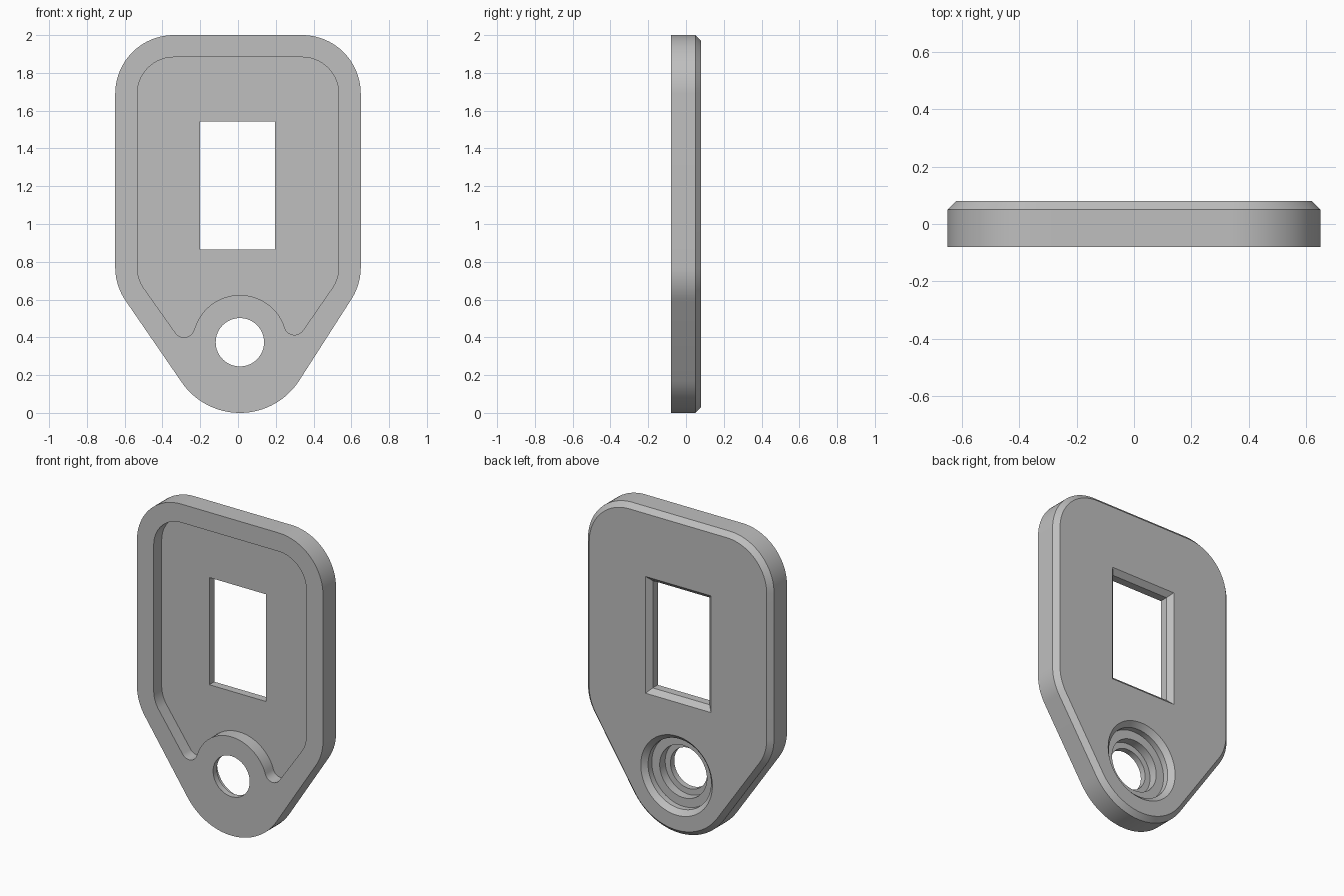
import bpy, bmesh, math

if "Cube" in bpy.data.objects:
    bpy.data.objects.remove(bpy.data.objects["Cube"])

HOLE = (0.01, 0.374)          # hole centre (x, z)
FRONT, BACK, CHAMFER = -0.08, 0.08, 0.03


def arc(c, r, a0, a1, n=16):
    """Points on an arc in the XZ plane, angles in degrees."""
    return [(c[0] + r * math.cos(math.radians(a0 + (a1 - a0) * i / n)),
             c[1] + r * math.sin(math.radians(a0 + (a1 - a0) * i / n))) for i in range(n + 1)]


def circle(r):
    return arc(HOLE, r, 0, 360, 64)[:-1]


def rect(grow):
    x0, x1, z0, z1 = -0.2 - grow, 0.197 + grow, 0.866 - grow, 1.543 + grow
    return [(x0, z0), (x1, z0), (x1, z1), (x0, z1)]


def outline(inset):
    """Rounded tag outline, shrunk by inset."""
    r = 0.31 - inset
    return (arc(HOLE, 0.374 - inset, -145.5, -32.7, 32)
            + arc((0.34, 0.77), r, -32.7, 0, 10) + arc((0.34, 1.69), r, 0, 90, 20)
            + arc((-0.34, 1.69), r, 90, 180, 20) + arc((-0.34, 0.77), r, 180, 214.5, 10))


def pocket_outline():
    """Inset outline that wraps around the boss of the hole."""
    r, f = 0.193, 0.055
    right, left = (0.299, 0.468), (-0.286, 0.455)   # small fillet centres
    ar = math.degrees(math.atan2(right[1] - HOLE[1], right[0] - HOLE[0]))
    al = math.degrees(math.atan2(left[1] - HOLE[1], left[0] - HOLE[0]))
    return (arc(right, f, ar + 180, 327.3, 12)
            + arc((0.34, 0.77), r, -32.7, 0, 10) + arc((0.34, 1.69), r, 0, 90, 20)
            + arc((-0.34, 1.69), r, 90, 180, 20) + arc((-0.34, 0.77), r, 180, 214.5, 10)
            + arc(left, f, 214.5, al + 180, 12)
            + arc(HOLE, 0.25, al, ar, 32)[1:-1])


def loft(name, rings):
    """Closed solid through a list of (y, outline) rings of equal length."""
    bm = bmesh.new()
    loops = [[bm.verts.new((x, y, z)) for x, z in pts] for y, pts in rings]
    n = len(loops[0])
    for a, b in zip(loops, loops[1:]):
        for i in range(n):
            bm.faces.new((a[i], a[(i + 1) % n], b[(i + 1) % n], b[i]))
    bm.faces.new(loops[0])
    bm.faces.new(loops[-1])
    bmesh.ops.recalc_face_normals(bm, faces=bm.faces)
    me = bpy.data.meshes.new(name)
    bm.to_mesh(me)
    bm.free()
    ob = bpy.data.objects.new(name, me)
    bpy.context.collection.objects.link(ob)
    return ob


# Main plate, chamfered along the back edge
plate = loft("tag_plate", [(FRONT, outline(0)), (BACK - CHAMFER, outline(0)),
                           (BACK, outline(CHAMFER))])
grey = bpy.data.materials.new("light grey")
grey.diffuse_color = (0.52, 0.52, 0.52, 1)
grey.use_nodes = True
grey.node_tree.nodes["Principled BSDF"].inputs["Base Color"].default_value = grey.diffuse_color
plate.data.materials.append(grey)

out = 0.05   # cutter overshoot
cutters = [
    # Front pocket
    loft("pocket_cutter", [(FRONT - out, pocket_outline()), (0.0, pocket_outline())]),
    # Window, flared at the back
    loft("window_cutter", [(FRONT - out, rect(0)), (BACK - CHAMFER, rect(0)),
                           (BACK + out, rect(CHAMFER + out))]),
    # Round hole with stepped, chamfered counterbore at the back
    loft("hole_cutter", [(FRONT - out, circle(0.128)), (-0.042, circle(0.128)),
                         (-0.042, circle(0.165)), (0.013, circle(0.165)),
                         (0.013, circle(0.22)), (BACK - CHAMFER, circle(0.22)),
                         (BACK + out, circle(0.25 + out))]),
]

bpy.context.view_layer.objects.active = plate
plate.select_set(True)
for c in cutters:
    c.hide_render = True
    mod = plate.modifiers.new(c.name, 'BOOLEAN')
    mod.operation = 'DIFFERENCE'
    mod.solver = 'EXACT'
    mod.object = c
    bpy.ops.object.modifier_apply(modifier=mod.name)
    bpy.data.objects.remove(c)

bpy.ops.object.shade_smooth_by_angle(angle=math.radians(30))
